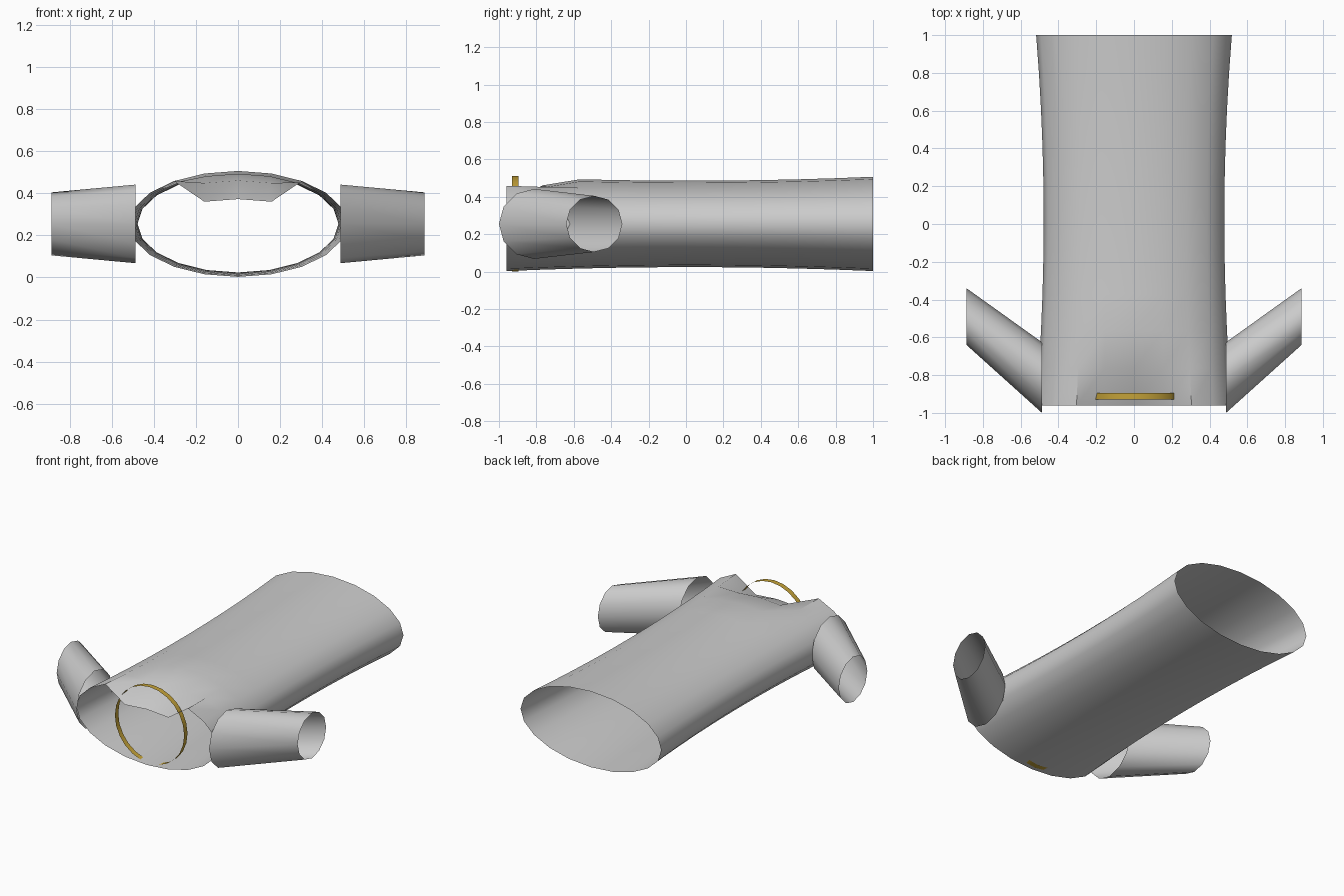
import bpy
from math import sin, cos, pi

if "Cube" in bpy.data.objects:
    bpy.data.objects.remove(bpy.data.objects["Cube"])

ZC = 0.255  # height of the garment's centre line


def loft(name, rings, angle=40):
    """Open tube skinned through closed rings of equal point count."""
    n = len(rings[0])
    verts = [p for r in rings for p in r]
    faces = [(i * n + j, i * n + (j + 1) % n, (i + 1) * n + (j + 1) % n, (i + 1) * n + j)
             for i in range(len(rings) - 1) for j in range(n)]
    me = bpy.data.meshes.new(name)
    me.from_pydata(verts, [], faces)
    ob = bpy.data.objects.new(name, me)
    bpy.context.collection.objects.link(ob)
    bpy.ops.object.select_all(action='DESELECT')
    ob.select_set(True)
    bpy.context.view_layer.objects.active = ob
    bpy.ops.object.shade_smooth_by_angle(angle=angle * pi / 180)
    return ob


def ring_y(y, rx, rz, n):
    """Ellipse facing along y, first point at the top."""
    return [(rx * sin(2 * pi * k / n), y, ZC + rz * cos(2 * pi * k / n)) for k in range(n)]


def ring_x(x, y, r, n):
    """Circle facing along x."""
    return [(x, y + r * cos(2 * pi * k / n), ZC + r * sin(2 * pi * k / n)) for k in range(n)]


# Torso: waisted elliptical tube, with the neckline dipped at the front top
rings = []
for i in range(11):
    y = -0.96 + 0.196 * i
    t = (y - 0.02) / 0.98
    ring = ring_y(y, 0.478 + 0.04 * t * t, 0.231 + 0.021 * t * t, 20)
    dip = {0: 0.134, 1: 0.038}.get(i, 0)
    for k in (-1, 0, 1):
        x, yy, z = ring[k]
        ring[k] = (x, yy, z - dip)
    rings.append(ring)
loft("torso", rings)

# Sleeves: open tapered tubes swept outwards and back
for side, label in ((-1, "left"), (1, "right")):
    loft(label + "_sleeve", [ring_x(side * 0.487, -0.813, 0.187, 12),
                             ring_x(side * 0.887, -0.49, 0.15, 12)][::side])

# Collar: thin gold band standing in the neck opening
collar = loft("collar_band", [ring_y(-0.93, 0.255, 0.255, 24), ring_y(-0.895, 0.255, 0.255, 24)])
gold = bpy.data.materials.new("gold")
gold.diffuse_color = (0.55, 0.36, 0.04, 1)
gold.use_nodes = True
gold.node_tree.nodes["Principled BSDF"].inputs["Base Color"].default_value = gold.diffuse_color
collar.data.materials.append(gold)
